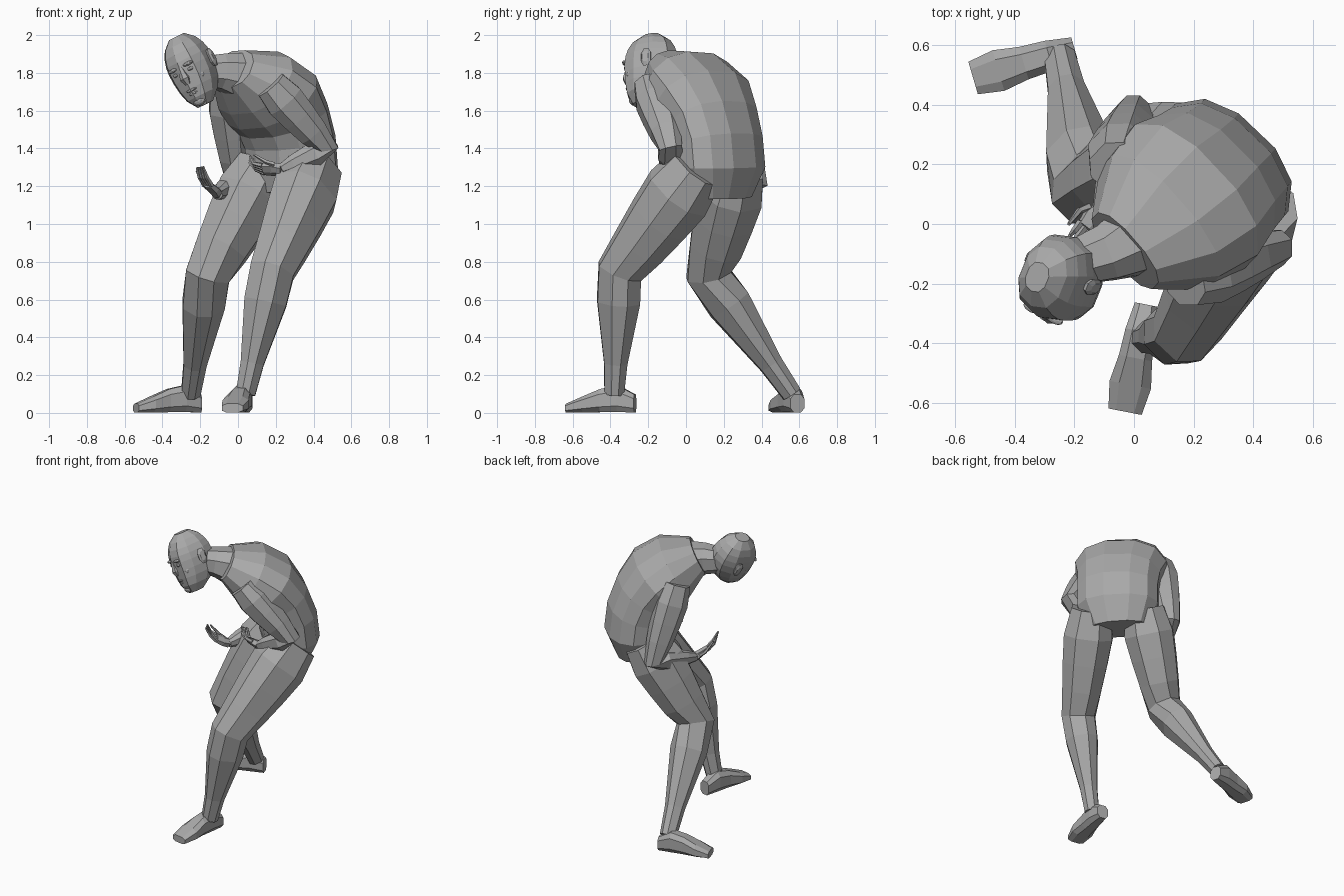
import bpy
import bmesh
from math import cos, sin, pi, sqrt, copysign
from mathutils import Vector, Matrix

default_cube = bpy.data.objects.get("Cube")
if default_cube:
    bpy.data.objects.remove(default_cube, do_unlink=True)

clay = bpy.data.materials.new("clay_grey")
clay.use_nodes = True
grey = (.4, .4, .4, 1)
clay.diffuse_color = grey
clay.node_tree.nodes["Principled BSDF"].inputs["Base Color"].default_value = grey


def finish(name, bm):
    """Turn a bmesh into a flat shaded object."""
    bmesh.ops.recalc_face_normals(bm, faces=bm.faces)
    mesh = bpy.data.meshes.new(name)
    bm.to_mesh(mesh)
    bm.free()
    mesh.materials.append(clay)
    obj = bpy.data.objects.new(name, mesh)
    bpy.context.scene.collection.objects.link(obj)


def tube(name, path, widths, depths, side, sides=8, axis=None, boxy=.85):
    """Skin rounded cross-sections of the given half sizes along a path."""
    bm = bmesh.new()
    loops = []
    last = len(path) - 1
    for i, point in enumerate(path):
        along = axis or (path[min(i + 1, last)] - path[max(i - 1, 0)]).normalized()
        across = (side - along * side.dot(along)).normalized()
        deep = along.cross(across)
        loop = []
        for k in range(sides):
            angle = 2 * pi * (k + .5) / sides
            c, s = [copysign(abs(f) ** boxy, f) for f in (cos(angle), sin(angle))]
            loop.append(bm.verts.new(point + across * c * widths[i] + deep * s * depths[i]))
        loops.append(loop)
    for low, high in zip(loops, loops[1:]):
        for k in range(sides):
            n = (k + 1) % sides
            bm.faces.new((low[k], low[n], high[n], high[k]))
    bm.faces.new(loops[0])
    bm.faces.new(loops[-1])
    finish(name, bm)


def arc(start, bend, end, steps):
    """Points on a quadratic curve."""
    points = []
    for i in range(steps + 1):
        t = i / steps
        points.append(start.lerp(bend, t).lerp(bend.lerp(end, t), t))
    return points


def limb(name, root, joint, end, widths, flatness, side):
    """A jointed limb in two straight halves with evenly spaced sections."""
    half = len(widths) // 2
    path = [root.lerp(joint, i / half) for i in range(half)]
    path += [joint.lerp(end, i / half) for i in range(half + 1)]
    tube(name, path, widths, [w * flatness for w in widths], side)


# Torso, hunched over and turned towards its right
across_body = Vector((1, -.95, 0)).normalized()
neck_base = Vector((-.03, -.09, 1.82))
spine = arc(Vector((.27, .17, 1.15)), Vector((.36, .23, 1.62)), neck_base, 6)
torso_widths = [.2, .27, .27, .28, .31, .28, .16]
tube("torso", spine, torso_widths, [w * .7 for w in torso_widths], across_body, sides=12)

# Neck, reaching forward from the shoulders
neck_path = arc(spine[-2], neck_base, Vector((-.2, -.13, 1.81)), 3)
neck_widths = [.16, .13, .1, .08]
tube("neck", neck_path, neck_widths, neck_widths, across_body)

# Legs, left one forward and right one stretched back
leg_widths = [.14, .17, .155, .135, .115, .11, .085, .06, .05]
leg_joints = {
    "left_leg": [(.41, .06, 1.3), (.18, -.35, .75), (.04, -.38, .1)],
    "right_leg": [(.14, .27, 1.3), (-.16, .12, .73), (-.25, .56, .1)],
}
for name, joints in leg_joints.items():
    limb(name, *map(Vector, joints), leg_widths, 1.1, across_body)


def foot(name, heel, toe):
    """A wedge shaped foot, rising to the instep and flattening to the toe."""
    length = toe - heel
    heights = [.05, .075, .065, .045, .025]
    path = [heel + length * i / 4 + Vector((0, 0, h)) for i, h in enumerate(heights)]
    tube(name, path, [.04, .055, .06, .075, .06], heights,
         Vector((-length.y, length.x, 0)), axis=length.normalized(), boxy=.7)


foot("left_foot", Vector((.04, -.27, 0)), Vector((-.03, -.63, 0)))
foot("right_foot", Vector((-.2, .59, 0)), Vector((-.54, .49, 0)))

# Arms, elbows drawn back and forearms folded in front
arm_widths = [.09, .11, .1, .085, .065, .07, .06, .05, .03]
left_wrist = Vector((.23, -.09, 1.29))
right_wrist = Vector((-.11, .05, 1.16))
limb("left_arm", Vector((.17, -.19, 1.74)), Vector((.47, -.08, 1.4)), left_wrist,
     arm_widths, 1, Vector((0, 1, 0)))
limb("right_arm", Vector((-.06, .19, 1.73)), Vector((0, .37, 1.22)), right_wrist,
     arm_widths, 1, across_body)


def hand(side, wrist, reach, spread, curl):
    """Palm with four curling fingers and a thumb."""
    reach, spread, curl = [v.normalized() for v in (reach, spread, curl)]
    knuckles = wrist + reach * .1
    tube(side + "_palm", [wrist, wrist.lerp(knuckles, .5), knuckles],
         [.03, .045, .04], [.03, .025, .02], spread, sides=6)
    digits = {"thumb": (wrist + reach * .03 - spread * .04, reach - spread * .5, reach + curl)}
    for i, finger in enumerate(("index", "middle", "ring", "little")):
        digits[finger] = (knuckles + spread * (i - 1.5) * .022,
                          reach + curl * .1 * (i + 3), curl + reach * .1 * (i + 1))
    for digit, (root, first, second) in digits.items():
        bend = root + first * .04
        sizes = [.013, .011, .006]
        tube(f"{side}_{digit}", [root, bend, bend + second * .05], sizes, sizes,
             spread if digit != "thumb" else curl.cross(reach), sides=5)


hand("right", right_wrist, Vector((-.5, -.7, .5)), Vector((.6, -.7, -.2)), Vector((-.2, -.2, .9)))
hand("left", left_wrist, Vector((-1, .3, 0)), Vector((.2, .7, -.6)), Vector((-.3, .5, .7)))

# Head frame: left, forward and up directions
left = Vector((.8, -.4, .4)).normalized()
forward = left.cross(Vector((-.42, 0, .9))).normalized()
up = forward.cross(left)
head_frame = Matrix((left, forward, up)).transposed()
head_centre = Vector((-.25, -.18, 1.84))


def on_head(x, y, z):
    return head_centre + head_frame @ Vector((x, y, z))


# Skull, round on top and tapering forward into the jaw
steps = [i / 4 for i in range(-4, 5)]
heights = [t * (.22 if t < 0 else .17) for t in steps]
widths = [.12 * sqrt(1 - .88 * t * t) for t in steps]
tube("head", [on_head(0, 1.1 * h * h if h < 0 else 0, h) for h in heights],
     widths, [w * 1.24 for w in widths], left, sides=10, axis=up)


def blob(name, place, size):
    """A faceted ellipsoid aligned with the head."""
    bm = bmesh.new()
    bmesh.ops.create_icosphere(bm, subdivisions=2, radius=1)
    turn = (head_frame @ Matrix.Diagonal(size)).to_4x4()
    bmesh.ops.transform(bm, matrix=Matrix.Translation(on_head(*place)) @ turn, verts=bm.verts)
    finish(name, bm)


# Nose, widening from the bridge to the nostrils
nose_sizes = [.014, .02, .028, .016]
tube("nose", [on_head(0, .135 + .2 * s, .015 - .033 * i) for i, s in enumerate(nose_sizes)],
     nose_sizes, nose_sizes, left, sides=6, axis=up)

# Lips and chin
blob("upper_lip", (0, .13, -.12), (.034, .016, .01))
blob("lower_lip", (0, .125, -.14), (.03, .016, .01))
blob("chin", (0, .105, -.19), (.035, .022, .026))

# Paired features on both sides of the face
for label, s in (("left", 1), ("right", -1)):
    blob(label + "_eye", (s * .045, .125, -.015), (.02, .016, .012))
    blob(label + "_brow", (s * .047, .13, .014), (.034, .018, .011))
    blob(label + "_cheek", (s * .06, .09, -.065), (.033, .03, .03))
    ear_sizes = [.022, .03, .018]
    tube(label + "_ear", [on_head(s * x, -.02, -.01) for x in (.1, .125, .135)],
         ear_sizes, [size * 1.8 for size in ear_sizes], forward, axis=left)
